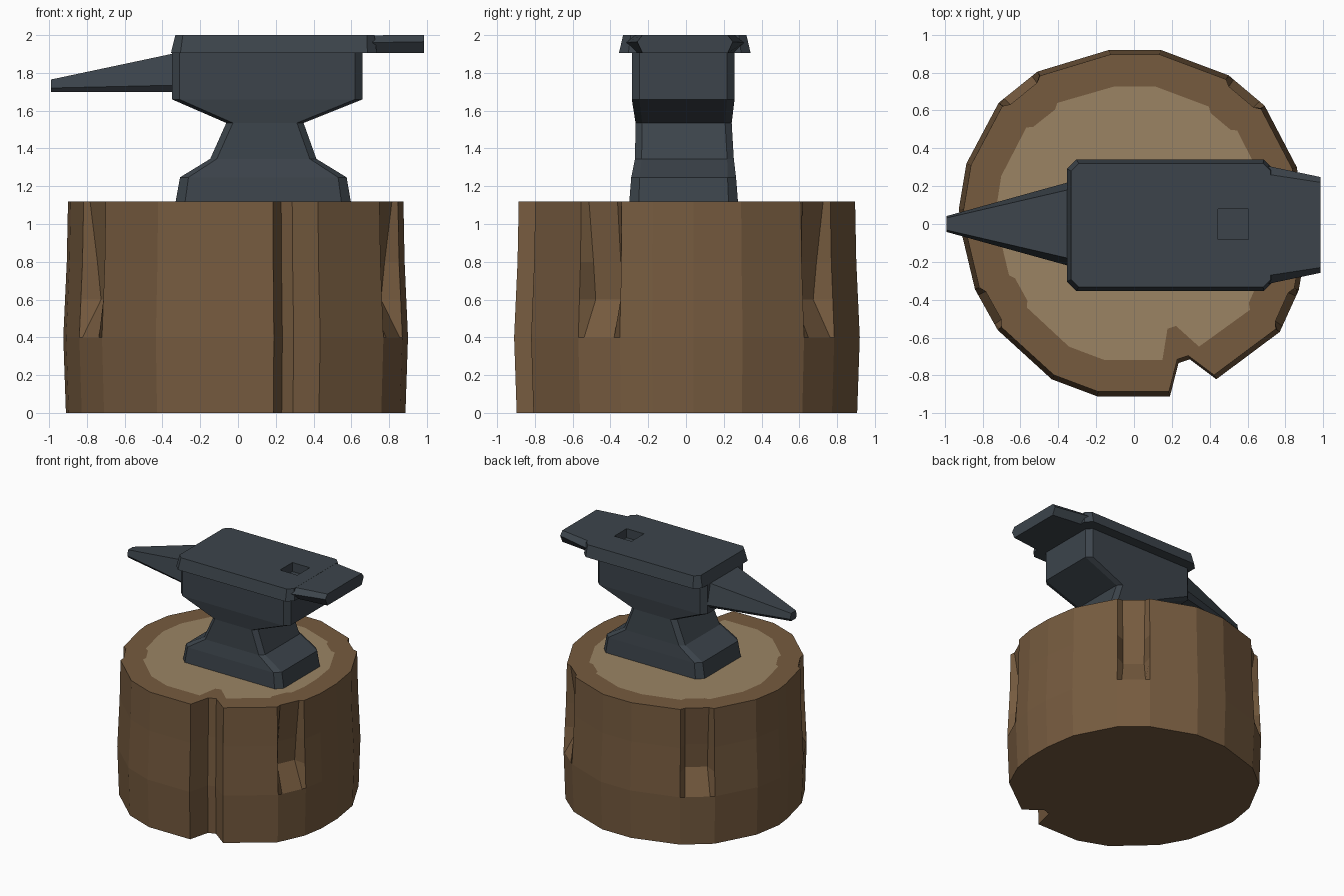
import bpy, bmesh, math
from mathutils import Vector

if "Cube" in bpy.data.objects:
    bpy.data.objects.remove(bpy.data.objects["Cube"])


def material(name, rgb):
    lin = [((c / 255 + 0.055) / 1.055) ** 2.4 for c in rgb]
    m = bpy.data.materials.new(name)
    m.diffuse_color = (*lin, 1)
    m.use_nodes = True
    m.node_tree.nodes["Principled BSDF"].inputs["Base Color"].default_value = m.diffuse_color
    return m


bark = material("bark_brown", (118, 91, 63))
wood = material("cut_wood", (155, 132, 100))
iron = material("dark_iron", (60, 68, 75))


def loft(name, rings, mats):
    """Skin a stack of equal-length rings and cap both ends."""
    bm = bmesh.new()
    loops = [[bm.verts.new(p) for p in r] for r in rings]
    for a, b in zip(loops, loops[1:]):
        for i in range(len(a)):
            j = (i + 1) % len(a)
            bm.faces.new((a[i], a[j], b[j], b[i]))
    bm.faces.new(loops[0][::-1])
    bm.faces.new(loops[-1])
    bmesh.ops.recalc_face_normals(bm, faces=bm.faces)
    me = bpy.data.meshes.new(name)
    bm.to_mesh(me)
    bm.free()
    for m in mats:
        me.materials.append(m)
    ob = bpy.data.objects.new(name, me)
    bpy.context.collection.objects.link(ob)
    return ob


def octagon(z, x0, x1, y0, y1, c):
    """Rectangle with cut corners at height z."""
    return [(x0 + c, y0, z), (x1 - c, y0, z), (x1, y0 + c, z), (x1, y1 - c, z),
            (x1 - c, y1, z), (x0 + c, y1, z), (x0, y1 - c, z), (x0, y0 + c, z)]


def hexagon(x, top, mid, bottom):
    """Mirrored cross-section from three (half width, z) points."""
    half = [top, mid, bottom]
    return [(x, w, z) for w, z in half] + [(x, -w, z) for w, z in half[::-1]]


# Stump outline, counter-clockwise from the split at the front
outline = [(0.235, -0.735), (0.295, -0.715), (0.435, -0.82), (0.77, -0.57), (0.87, -0.35),
           (0.90, -0.18), (0.90, 0.04), (0.86, 0.30), (0.69, 0.625), (0.50, 0.785),
           (0.14, 0.92), (-0.13, 0.92), (-0.51, 0.805), (-0.715, 0.64), (-0.885, 0.32),
           (-0.925, 0.08), (-0.91, -0.05), (-0.84, -0.345), (-0.72, -0.56), (-0.435, -0.82),
           (-0.195, -0.91), (0.19, -0.91)]
chipped_sides = {3, 8, 12, 17}      # outline edges with an axe chip
levels = [(0, 0.985, 0), (0.4, 1, 0), (0.6, 0.99, 0.1), (0.8, 0.98, 0.07), (1.12, 0.973, 0.02)]


def stump_ring(z, scale, chip):
    ring = []
    for i, p in enumerate(outline):
        a, b = Vector(p), Vector(outline[(i + 1) % len(outline)])
        ring.append(a)
        if i in chipped_sides:
            for t in (0.14, 0.86):
                q = a.lerp(b, t)
                ring.append(q - q.normalized() * chip)
    return [(p.x * scale, p.y * scale, z) for p in ring]


rings = [stump_ring(*l) for l in levels]
heart = []
for x, y, z in rings[-1]:
    k = 1 - 0.17 / math.hypot(x, y)
    heart.append((x * k, y * k, z))
stump = loft("stump", rings + [heart], [bark, wood])
stump.data.polygons[len(stump.data.polygons) - 1].material_index = 1   # heartwood cap

# Anvil body: foot, waist and block
loft("anvil_body", [octagon(*r) for r in [
    (1.12, -0.33, 0.597, -0.30, 0.275, 0.05),
    (1.247, -0.307, 0.575, -0.29, 0.265, 0.045),
    (1.345, -0.147, 0.415, -0.27, 0.253, 0.035),
    (1.535, -0.062, 0.347, -0.267, 0.242, 0.035),
    (1.66, -0.35, 0.66, -0.287, 0.257, 0.04),
    (1.91, -0.35, 0.66, -0.287, 0.257, 0.04)]], [iron])

# Face plate with a square tool hole
plate = loft("face_plate", [octagon(1.905, -0.355, 0.735, -0.355, 0.342, 0.05),
                            octagon(2.0, -0.332, 0.722, -0.333, 0.32, 0.04)], [iron])
cutter = loft("hole_cutter", [octagon(z, 0.445, 0.605, -0.083, 0.08, 0.0001)
                              for z in (1.925, 2.1)], [iron])
cutter.hide_render = True
mod = plate.modifiers.new("hole", 'BOOLEAN')
mod.operation = 'DIFFERENCE'
mod.solver = 'EXACT'
mod.object = cutter
bpy.context.view_layer.update()
cut = bpy.data.meshes.new_from_object(plate.evaluated_get(bpy.context.evaluated_depsgraph_get()))
plate.modifiers.clear()
plate.data = cut
bpy.data.objects.remove(cutter)

# Horn tapering to the left
loft("horn", [hexagon(-0.33, (0.185, 1.905), (0.225, 1.735), (0.185, 1.70)),
              hexagon(-0.99, (0.032, 1.765), (0.042, 1.72), (0.03, 1.70))], [iron])

# Heel tapering to the right
heel = loft("heel", [hexagon(0.69, (0.27, 1.999), (0.315, 1.96), (0.26, 1.905)),
                     hexagon(0.985, (0.225, 2.0), (0.253, 1.965), (0.225, 1.905))], [iron])
heel.location.y = -0.005
